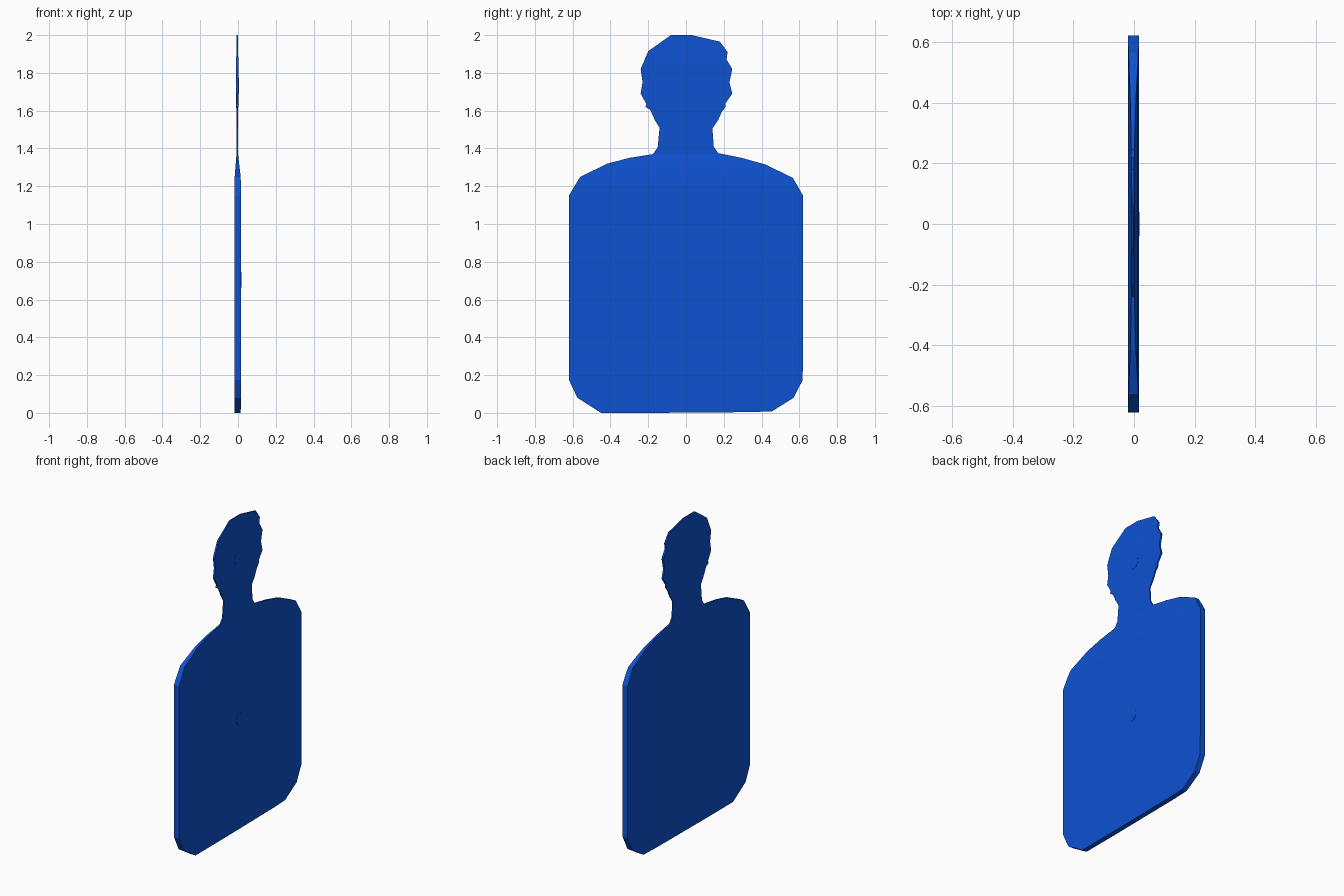
import bpy, bmesh, math

if "Cube" in bpy.data.objects:
    bpy.data.objects.remove(bpy.data.objects["Cube"])

blue = bpy.data.materials.new("blue")
blue.diffuse_color = (0.004, 0.085, 0.65, 1)
blue.use_nodes = True
blue.node_tree.nodes["Principled BSDF"].inputs["Base Color"].default_value = blue.diffuse_color

# Outline in (y, z), clockwise from the top of the head
OUTLINE = [
    (0.03, 2.0), (0.18, 1.965), (0.22, 1.91), (0.215, 1.87), (0.245, 1.82),
    (0.23, 1.75), (0.245, 1.69), (0.21, 1.64), (0.21, 1.62), (0.19, 1.595),
    (0.17, 1.55), (0.14, 1.505), (0.147, 1.41), (0.17, 1.375), (0.295, 1.35),
    (0.42, 1.315), (0.565, 1.245), (0.62, 1.15), (0.618, 0.175), (0.57, 0.08),
    (0.455, 0.008), (0.33, 0.004), (-0.18, 0.0), (-0.45, 0.0), (-0.575, 0.08),
    (-0.62, 0.175), (-0.62, 1.15), (-0.56, 1.25), (-0.415, 1.32), (-0.3, 1.35),
    (-0.175, 1.37), (-0.15, 1.405), (-0.14, 1.51), (-0.165, 1.55),
    (-0.19, 1.605), (-0.215, 1.62), (-0.21, 1.635), (-0.24, 1.69),
    (-0.23, 1.75), (-0.24, 1.82), (-0.2, 1.915), (-0.08, 2.0)]

# Thickness profile: (z, back x, front x)
LAYERS = [(0, -0.018, 0.014), (0.08, -0.0195, 0.0165), (1.2, -0.0195, 0.0165),
          (1.26, -0.017, 0.013), (1.32, -0.012, 0.006), (1.37, -0.008, 0.0),
          (1.5, -0.008, 0.0), (1.68, -0.010, 0.002), (1.85, -0.010, 0.002),
          (2.0, -0.007, -0.001)]


def x_range(z):
    for (z0, a0, b0), (z1, a1, b1) in zip(LAYERS, LAYERS[1:]):
        if z <= z1 + 1e-5:
            t = (z - z0) / (z1 - z0)
            return a0 + (a1 - a0) * t, b0 + (b1 - b0) * t
    return LAYERS[-1][1:]


def finish(bm, name):
    bmesh.ops.recalc_face_normals(bm, faces=bm.faces[:])
    mesh = bpy.data.meshes.new(name)
    bm.to_mesh(mesh)
    bm.free()
    mesh.materials.append(blue)
    bpy.context.collection.objects.link(bpy.data.objects.new(name, mesh))


# Silhouette plate: sliced into bands, extruded, then thinned toward the head
bm = bmesh.new()
bm.faces.new([bm.verts.new((0, y, z)) for y, z in OUTLINE])
for z, _, _ in LAYERS[1:-1]:
    bmesh.ops.bisect_plane(bm, geom=bm.verts[:] + bm.edges[:] + bm.faces[:],
                           plane_co=(0, 0, z), plane_no=(0, 0, 1), dist=1e-5)
ext = bmesh.ops.extrude_face_region(bm, geom=bm.faces[:], use_keep_orig=True)
front = {g for g in ext["geom"] if isinstance(g, bmesh.types.BMVert)}
for v in bm.verts:
    v.co.x = x_range(v.co.z)[1 if v in front else 0]
finish(bm, "target_plate")


# Round aiming discs, barely proud of the plate
def disc(name, z, x0, x1, radius=0.04):
    bm = bmesh.new()
    ring = [(radius * math.cos(i * math.tau / 24), z + radius * math.sin(i * math.tau / 24))
            for i in range(24)]
    lo = [bm.verts.new((x0, y, h)) for y, h in ring]
    hi = [bm.verts.new((x1, y, h)) for y, h in ring]
    bm.faces.new(lo)
    bm.faces.new(hi)
    for i in range(24):
        j = (i + 1) % 24
        bm.faces.new((lo[i], lo[j], hi[j], hi[i]))
    finish(bm, name)


disc("head_disc", 1.73, -0.005, 0.004)
disc("chest_disc", 0.705, 0.005, 0.0185)
